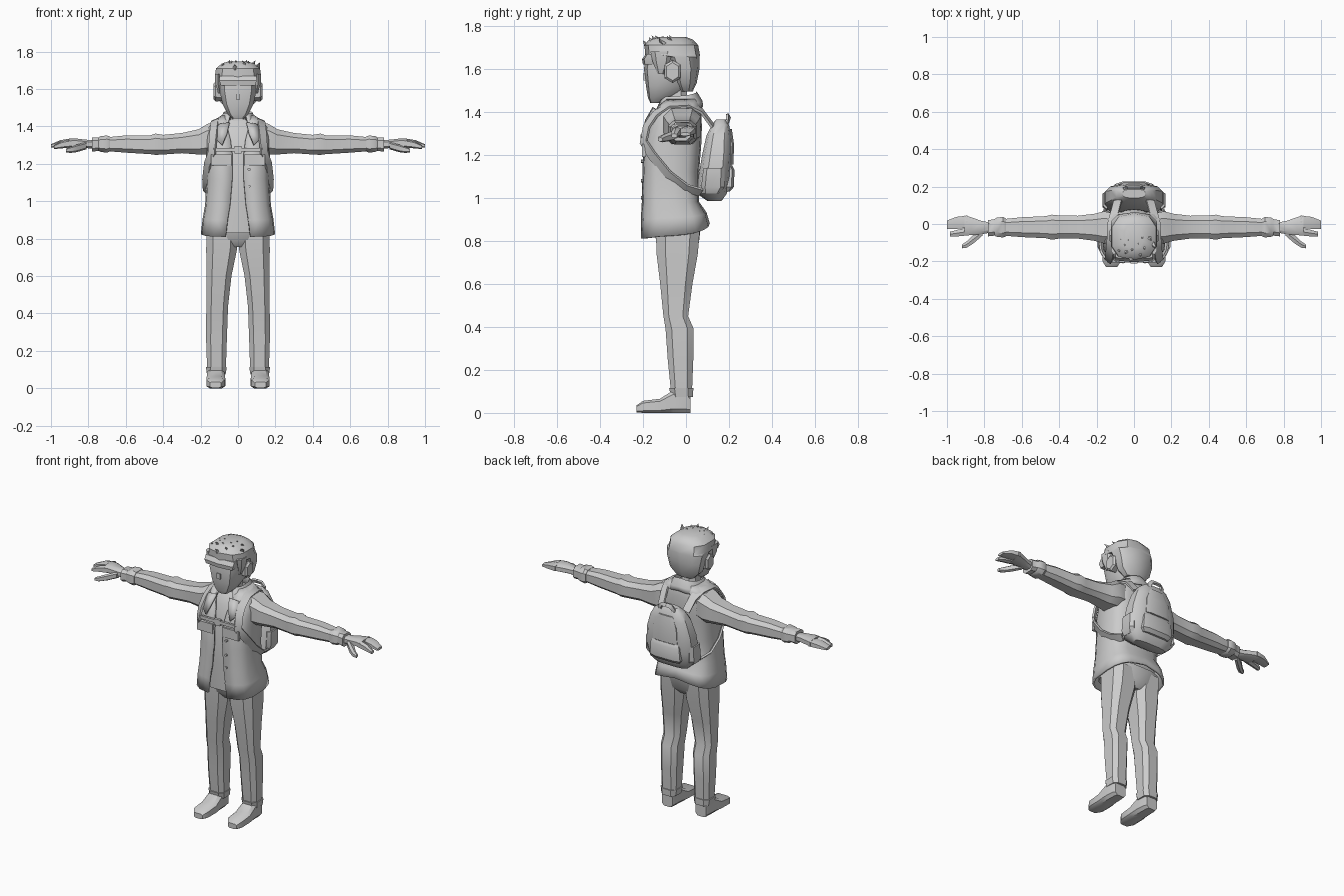
import bpy, bmesh, math, random
from mathutils import Vector

random.seed(4)
grey = bpy.data.materials.new("plain_grey")
grey.diffuse_color = (0.6, 0.6, 0.6, 1)


def build(name, verts, faces, mirror=False, thick=0, angle=35):
    me = bpy.data.meshes.new(name)
    me.from_pydata(verts, [], faces)
    bm = bmesh.new()
    bm.from_mesh(me)
    bmesh.ops.recalc_face_normals(bm, faces=bm.faces)
    bm.to_mesh(me)
    bm.free()
    me.materials.append(grey)
    ob = bpy.data.objects.new(name, me)
    bpy.context.collection.objects.link(ob)
    if mirror:
        m = ob.modifiers.new("mirror", 'MIRROR')
        m.merge_threshold = 0.002
    if thick:
        s = ob.modifiers.new("thickness", 'SOLIDIFY')
        s.thickness, s.offset = thick, 0
    bpy.ops.object.select_all(action='DESELECT')
    ob.select_set(True)
    bpy.context.view_layer.objects.active = ob
    bpy.ops.object.shade_smooth_by_angle(angle=math.radians(angle))
    return ob


def grid_faces(rows, cols, closed):
    return [(r * cols + c, r * cols + (c + 1) % cols,
             (r + 1) * cols + (c + 1) % cols, (r + 1) * cols + c)
            for r in range(rows - 1) for c in range(cols if closed else cols - 1)]


def spow(v, e):
    return math.copysign(abs(v) ** e, v)


def loft(name, axis, sections, n=8, e=0.6, mirror=False, angle=35):
    """Sections are (position, a0, a1, b0, b1) across the axis."""
    k = spow(math.cos(math.pi / n), e)
    verts = []
    for p, a0, a1, b0, b1 in sections:
        for i in range(n):
            t = 2 * math.pi * (i + 0.5) / n
            a = (a0 + a1) / 2 + (a1 - a0) / 2 * spow(math.cos(t), e) / k
            b = (b0 + b1) / 2 + (b1 - b0) / 2 * spow(math.sin(t), e) / k
            verts.append({'x': (p, a, b), 'y': (a, p, b), 'z': (a, b, p)}[axis])
    faces = grid_faces(len(sections), n, True)
    faces += [tuple(range(n)), tuple(range(len(verts) - n, len(verts)))]
    return build(name, verts, faces, mirror, angle=angle)


def box(name, x0, x1, y0, y1, z0, z1, mirror=False):
    return loft(name, 'z', [(z0, x0, x1, y0, y1), (z1, x0, x1, y0, y1)], 4, 1, mirror)


def ribbon(name, path, width, thick, mirror=True):
    """Flat band following a path around the body."""
    pts = [Vector(p) for p in path]
    verts = []
    for i, p in enumerate(pts):
        t = (pts[min(i + 1, len(pts) - 1)] - pts[max(i - 1, 0)]).normalized()
        out = p - Vector((0.03, -0.06, 1.24))
        out = (out - t * out.dot(t)).normalized()
        s = t.cross(out) * width / 2
        verts += [p - s, p + s, p + s + out * thick, p - s + out * thick]
    n = len(verts)
    return build(name, verts, grid_faces(len(pts), 4, True) + [(0, 1, 2, 3), (n - 4, n - 3, n - 2, n - 1)], mirror)


def open_shell(name, rows, e, thick, cols=9):
    """Half garment (z, half_width, y_front, y_back, opening, back_rise), mirrored."""
    verts = []
    for z, w, yf, yb, gap, rise in rows:
        a0 = math.asin(min(1, gap / w) ** (1 / e))
        for i in range(cols):
            f = i / (cols - 1)
            a = a0 + (math.pi - a0) * f
            verts.append((w * spow(math.sin(a), e) if i < cols - 1 else 0,
                          (yf + yb) / 2 - (yb - yf) / 2 * spow(math.cos(a), e), z + rise * f ** 2))
    return build(name, verts, grid_faces(len(rows), cols, False), True, thick)


# Trousers
loft("trouser_leg", 'z', [(0.10, .065, .165, -.07, .028), (0.25, .06, .17, -.085, .034),
     (0.39, .055, .17, -.095, .036), (0.45, .052, .168, -.105, .01), (0.60, .035, .168, -.12, .03),
     (0.74, .006, .17, -.137, .055), (0.86, 0, .168, -.14, .065)], 8, .65, True)
loft("trouser_cuff", 'z', [(0.075, .066, .166, -.07, .033), (0.115, .06, .172, -.078, .034)], 8, .65, True)
loft("trouser_seat", 'z', [(0.755, -.05, .05, -.11, .03), (0.79, -.12, .12, -.138, .06),
     (0.88, -.165, .165, -.15, .07)], 12, .65)

# Shoes
loft("shoe", 'y', [(-.23, .09, .15, .003, .035), (-.20, .07, .168, 0, .056), (-.12, .068, .168, 0, .066),
     (-.06, .072, .165, 0, .105), (0, .075, .162, 0, .10), (.02, .082, .155, 0, .08)], 8, .5, True)

# Shirt and open jacket
loft("shirt", 'z', [(0.83, -.165, .165, -.175, .05), (1.0, -.15, .15, -.18, .04),
     (1.25, -.15, .15, -.175, .05), (1.36, -.145, .145, -.145, .055), (1.41, -.11, .11, -.12, .045),
     (1.44, -.06, .06, -.10, .03)], 12, .6)
open_shell("jacket", [(0.81, .193, -.205, .105, .065, .07), (0.90, .183, -.205, .09, .055, .03),
           (0.98, .17, -.2, .055, .042, 0), (1.12, .162, -.197, .055, .03, 0),
           (1.25, .164, -.192, .065, .03, 0), (1.33, .164, -.168, .068, .04, 0),
           (1.39, .156, -.145, .065, .055, 0), (1.425, .13, -.125, .06, .06, 0),
           (1.455, .085, -.10, .05, .05, 0)], .6, .012)
# Collar stands up at the back and folds outward
open_shell("collar", [(1.395, .115, -.15, .075, .06, .03), (1.43, .095, -.135, .072, .05, .02),
           (1.465, .078, -.115, .05, .04, .025), (1.42, .07, -.10, .035, .04, .02)], .8, .01)
build("lapel", [(.045, -.15, 1.42), (.105, -.14, 1.41), (.12, -.182, 1.335), (.085, -.2, 1.30),
      (.06, -.185, 1.36)], [(0, 1, 2, 3, 4)], True, .012)
box("pocket_flap", .035, .145, -.205, -.185, 1.19, 1.25, True)
for i, z in enumerate((.90, 1.0, 1.08, 1.17)):
    loft("jacket_button_%d" % (i + 1), 'y', [(-.209, .052, .066, z - .007, z + .007),
         (-.19, .052, .066, z - .007, z + .007)], 6, 1)

# Sleeves with a fold at the elbow, and cuffs
loft("sleeve", 'x', [(.10, -.10, .055, 1.26, 1.425), (.16, -.105, .068, 1.25, 1.415), (.21, -.09, .055, 1.25, 1.385),
     (.30, -.078, .044, 1.257, 1.365), (.40, -.078, .046, 1.25, 1.355), (.44, -.084, .05, 1.248, 1.362),
     (.47, -.076, .042, 1.252, 1.352), (.60, -.07, .036, 1.26, 1.352), (.70, -.062, .026, 1.268, 1.342)],
     8, .65, True)
loft("sleeve_cuff", 'x', [(.685, -.066, .03, 1.268, 1.345), (.70, -.072, .038, 1.26, 1.352),
     (.735, -.068, .034, 1.264, 1.348), (.745, -.062, .026, 1.27, 1.342),
     (.78, -.066, .02, 1.265, 1.342)], 8, .65, True)

# Hands
loft("palm", 'x', [(.76, -.045, .006, 1.28, 1.325), (.82, -.055, .018, 1.285, 1.33),
     (.87, -.06, .036, 1.288, 1.336), (.905, -.058, .045, 1.29, 1.334)], 8, .7, True)
loft("grouped_fingers", 'x', [(.89, -.02, .045, 1.292, 1.334), (.95, -.026, .038, 1.292, 1.325),
     (1.0, -.026, .018, 1.288, 1.304)], 6, .7, True)
loft("index_finger", 'x', [(.88, -.06, -.018, 1.29, 1.332), (.94, -.066, -.03, 1.285, 1.32),
     (.985, -.068, -.042, 1.28, 1.298)], 6, .7, True)
loft("thumb", 'x', [(.81, -.062, -.025, 1.28, 1.315), (.86, -.105, -.06, 1.265, 1.302),
     (.895, -.127, -.093, 1.26, 1.29), (.92, -.13, -.11, 1.262, 1.28)], 6, .7, True)

# Neck, head, ears
loft("neck", 'z', [(1.38, -.065, .065, -.115, .02), (1.43, -.052, .052, -.105, .01),
     (1.53, -.05, .05, -.10, .0)], 8, .8)
loft("head", 'z', [(1.442, -.03, .03, -.165, -.10), (1.465, -.055, .055, -.175, -.06),
     (1.52, -.083, .083, -.183, .0), (1.60, -.1, .1, -.192, .035), (1.70, -.1, .1, -.175, .045)], 10, .65)
box("nose", -.012, .012, -.198, -.18, 1.545, 1.58)
loft("ear", 'x', [(.085, -.09, -.035, 1.54, 1.615), (.12, -.10, -.025, 1.54, 1.635),
     (.13, -.09, -.035, 1.55, 1.625)], 6, .8, True)

# Hair: cap, fringe, side locks and tufts
loft("hair_cap", 'z', [(1.495, -.06, .06, -.03, .03), (1.535, -.1, .1, -.055, .048),
     (1.60, -.116, .116, -.07, .06), (1.655, -.124, .124, -.10, .06), (1.665, -.124, .124, -.186, .06),
     (1.71, -.118, .118, -.188, .052), (1.735, -.088, .088, -.17, .03), (1.748, -.05, .05, -.13, 0)], 10, .75)
loft("fringe", 'z', [(1.62, -.092, .092, -.198, -.14), (1.645, -.10, .10, -.202, -.14),
     (1.67, -.10, .10, -.185, -.14)], 6, .5)
loft("side_lock", 'z', [(1.575, .092, .104, -.13, -.105), (1.63, .092, .122, -.15, -.08),
     (1.68, .09, .124, -.16, -.07)], 6, .8, True)
verts, faces = [], []
for i in range(16):
    a = 2.4 * i
    r = .028 + .005 * i
    base = Vector((r * math.cos(a), -.075 + .9 * r * math.sin(a), 1.742 - r * r * 2.2))
    tip = base + Vector((.25 * base.x + random.uniform(-.02, .02), -.035, random.uniform(.012, .024)))
    tip.y, tip.z = max(tip.y, -.2), min(tip.z, 1.757)
    k = len(verts)
    for j in range(4):
        b = a + math.pi / 2 * j
        verts.append(base + Vector((.026 * math.cos(b), .026 * math.sin(b), -.018)))
    verts.append(tip)
    faces += [(k + j, k + (j + 1) % 4, k + 4) for j in range(4)] + [(k + 3, k + 2, k + 1, k)]
build("hair_tufts", verts, faces, angle=20)

# Backpack with pocket, side piping and carry handle
loft("backpack", 'z', [(0.985, -.11, .11, .10, .165), (1.02, -.15, .15, .05, .19),
     (1.10, -.16, .16, .058, .208), (1.20, -.152, .152, .075, .213), (1.29, -.125, .125, .095, .21),
     (1.34, -.095, .095, .12, .20), (1.365, -.06, .06, .14, .185)], 12, .6)
loft("backpack_pocket", 'z', [(1.03, -.09, .09, .16, .205), (1.05, -.105, .105, .16, .222),
     (1.13, -.10, .10, .16, .226), (1.15, -.09, .09, .16, .215)], 8, .5)
loft("backpack_panel", 'z', [(1.155, -.085, .085, .17, .221), (1.25, -.08, .08, .17, .223),
     (1.32, -.05, .05, .17, .213)], 8, .5)
loft("backpack_side_pocket", 'z', [(1.02, .12, .152, .08, .155), (1.05, .13, .168, .075, .175),
     (1.14, .13, .166, .085, .175)], 6, .6, True)
ribbon("carry_handle", [(0, .192, 1.378), (.03, .192, 1.376), (.045, .188, 1.36), (.045, .18, 1.33)], .024, .012)

# Shoulder straps and chest strap
ribbon("shoulder_strap", [(.085, .12, 1.33), (.098, .068, 1.40), (.115, .01, 1.43), (.12, -.08, 1.425),
       (.125, -.14, 1.385), (.13, -.178, 1.33), (.135, -.192, 1.26), (.158, -.155, 1.20),
       (.168, -.08, 1.11), (.164, 0, 1.05), (.14, .07, 1.03)], .045, .012)
box("chest_strap", -.13, .13, -.207, -.193, 1.265, 1.285)
box("chest_buckle", -.02, .02, -.212, -.195, 1.255, 1.295)
